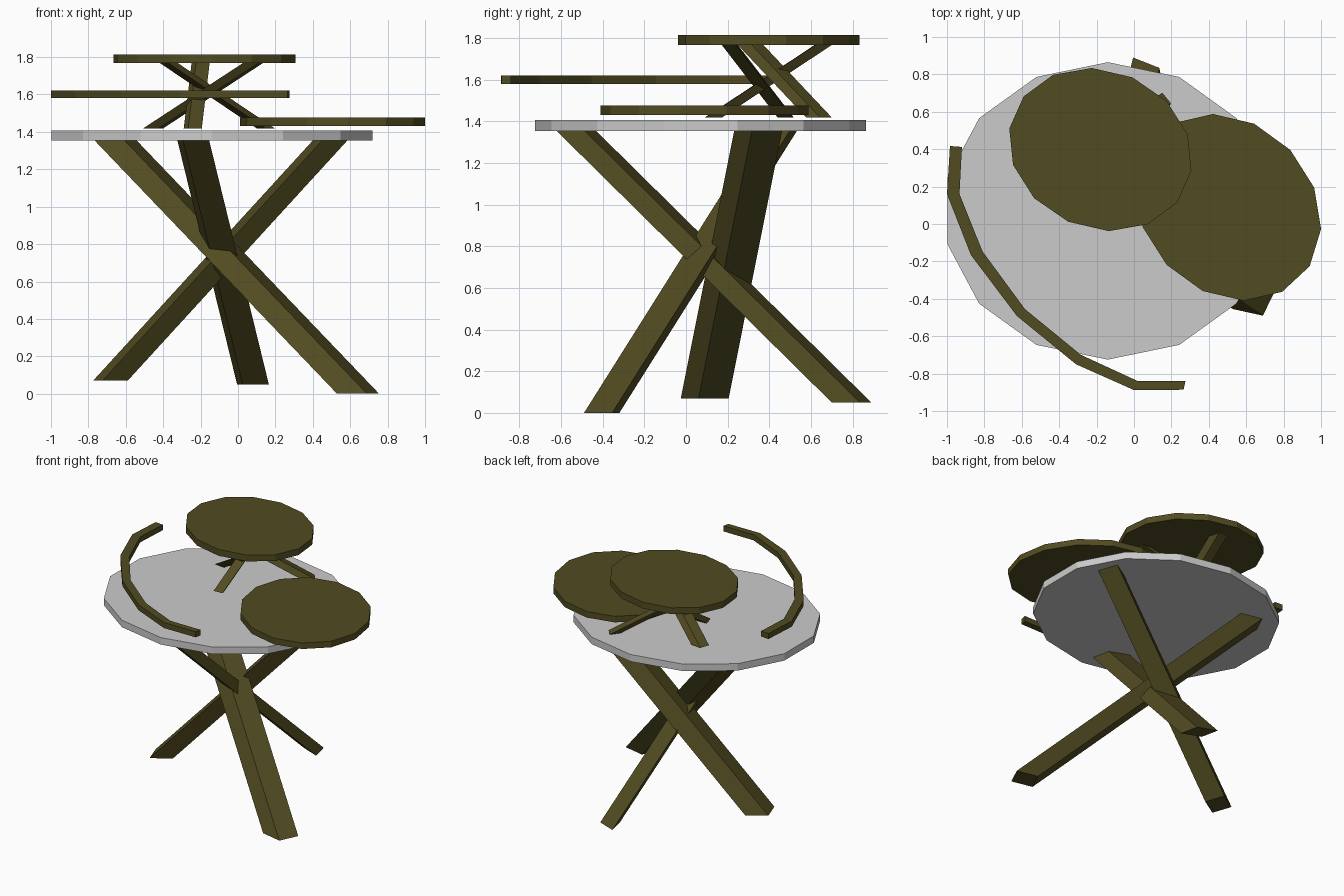
import bpy, bmesh, math
from mathutils import Vector

if "Cube" in bpy.data.objects:
    bpy.data.objects.remove(bpy.data.objects["Cube"])

wood = bpy.data.materials.new("dark_wood")
wood.diffuse_color = (0.083, 0.07, 0.015, 1)
wood.use_nodes = True
wood.node_tree.nodes["Principled BSDF"].inputs["Base Color"].default_value = wood.diffuse_color


def prism(name, outline, z, shift, mat=wood):
    """Extrude a flat outline at height z along a (possibly slanted) vector."""
    bm = bmesh.new()
    base = bm.faces.new([bm.verts.new((x, y, z)) for x, y in outline])
    new = bmesh.ops.extrude_face_region(bm, geom=[base], use_keep_orig=True)["geom"]
    bmesh.ops.translate(bm, vec=shift, verts=[g for g in new if isinstance(g, bmesh.types.BMVert)])
    bmesh.ops.recalc_face_normals(bm, faces=bm.faces)
    me = bpy.data.meshes.new(name)
    bm.to_mesh(me)
    bm.free()
    if mat:
        me.materials.append(mat)
    ob = bpy.data.objects.new(name, me)
    bpy.context.collection.objects.link(ob)
    return ob


def disk(name, center, p, q, z0, z1, mat=wood):
    """14-sided disk; p and q are its two half axes."""
    c, p, q = Vector(center), Vector(p), Vector(q)
    angles = [math.tau * k / 14 for k in range(14)]
    pts = [c + p * math.cos(a) + q * math.sin(a) for a in angles]
    prism(name, pts, z0, (0, 0, z1 - z0), mat)


def leg(name, center, u, v, z, shift):
    """Slanted bar with a parallelogram footprint."""
    c, u, v = Vector(center), Vector(u) / 2, Vector(v) / 2
    prism(name, [c - u - v, c + u - v, c + u + v, c - u + v], z, shift)


# Round tops
disk("table_top", (-0.14, 0.07), (0, 0.795), (0.88, 0), 1.355, 1.408, None)
disk("rear_seat", (-0.18, 0.398), (-0.045, 0.436), (0.489, -0.0155), 1.767, 1.815)
disk("side_seat", (0.505, 0.089), (-0.083, 0.499), (0.489, -0.005), 1.432, 1.478)

# Crossing table legs
leg("table_leg_front", (0.642, -0.405), (0.16, -0.035), (0.065, 0.135), 0, (-1.30, 0.855, 1.358))
leg("table_leg_left", (-0.682, 0.09), (-0.135, -0.085), (0.05, -0.145), 0.07, (1.178, 0.257, 1.288))
leg("table_leg_back", (0.08, 0.795), (-0.03, 0.135), (-0.14, 0.055), 0.05, (-0.32, -1.325, 1.308))

# Smaller crossing legs under the rear seat
for name, foot, top in (("seat_leg_left", (-0.455, 0.48), (0.08, 0.21)),
                        ("seat_leg_right", (0.15, 0.64), (-0.37, 0.31)),
                        ("seat_leg_front", (-0.242, 0.13), (-0.2, 0.66))):
    d = Vector(top) - Vector(foot)
    h = math.atan2(d.y, d.x)
    u, v = h + math.radians(201), h - math.radians(83)
    leg(name, foot, (0.083 * math.cos(u), 0.083 * math.sin(u)),
        (0.073 * math.cos(v), 0.073 * math.sin(v)), 1.418, (d.x, d.y, 0.35))

# Curved back rail: outer and inner edge of a bent strip
outer = [(-0.984, 0.417), (-1.0, 0.16), (-0.872, -0.166), (-0.626, -0.492),
         (-0.31, -0.75), (0.0, -0.888), (0.265, -0.886)]
inner = [(-0.92, 0.412), (-0.933, 0.16), (-0.81, -0.146), (-0.583, -0.455),
         (-0.283, -0.70), (0.021, -0.84), (0.275, -0.84)]
prism("back_rail", outer + inner[::-1], 1.58, (0, 0, 0.042))
